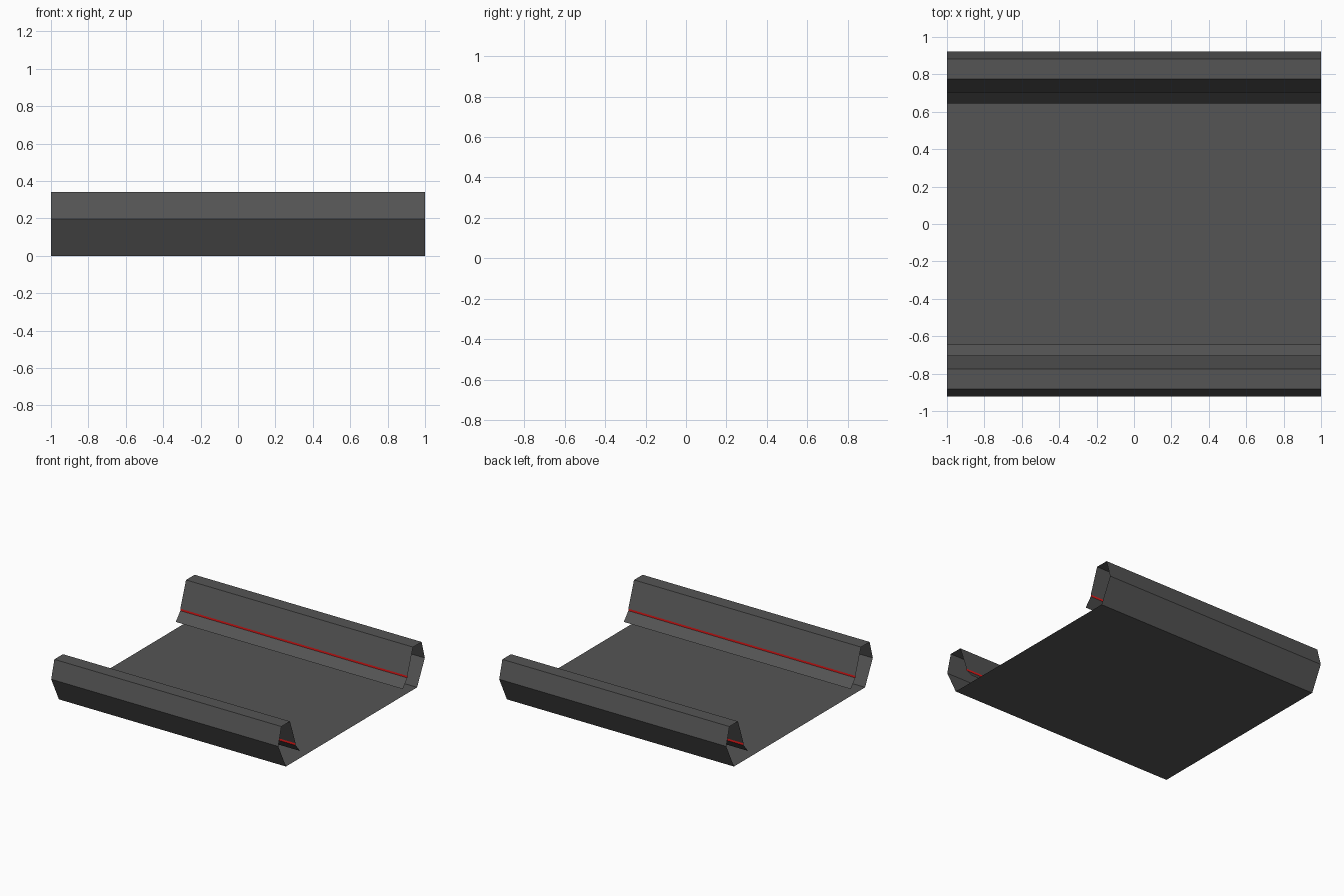
import bpy

if "Cube" in bpy.data.objects:
    bpy.data.objects.remove(bpy.data.objects["Cube"])

HALF = 1.0  # half length along x


def material(name, rgb):
    mat = bpy.data.materials.new(name)
    mat.diffuse_color = (*rgb, 1.0)
    mat.use_nodes = True
    mat.node_tree.nodes["Principled BSDF"].inputs["Base Color"].default_value = mat.diffuse_color
    return mat


def strip(name, profile, mat):
    """Thin sheet: sweep an open (y, z) profile along x."""
    n = len(profile)
    verts = [(x, y, z) for x in (-HALF, HALF) for y, z in profile]
    faces = [(i, n + i, n + i + 1, i + 1) for i in range(n - 1)]
    mesh = bpy.data.meshes.new(name)
    mesh.from_pydata(verts, [], faces)
    mesh.materials.append(mat)
    obj = bpy.data.objects.new(name, mesh)
    bpy.context.collection.objects.link(obj)
    return obj


def mirrored(profile):
    """Mirror to the front side, reversed so faces keep their direction."""
    return [(-y, z) for y, z in reversed(profile)]


dark = material("dark_grey", (0.09, 0.09, 0.09))
red = material("red", (0.8, 0.01, 0.01))

# back half of each profile, running from the floor outwards and over the rim
wall = [(0.825, 0.0), (0.922, 0.197), (0.882, 0.34), (0.774, 0.34), (0.703, 0.138)]
stripe = [(0.703, 0.138), (0.703, 0.122)]
lip = [(0.703, 0.122), (0.645, 0.055)]

# floor with both folded side walls
strip("folded_tray", mirrored(wall) + wall, dark)

# thin red stripe and flared lip on each inner wall
for side, shape in (("back", lambda p: p), ("front", mirrored)):
    strip(side + "_stripe", shape(stripe), red)
    strip(side + "_lip", shape(lip), dark)
